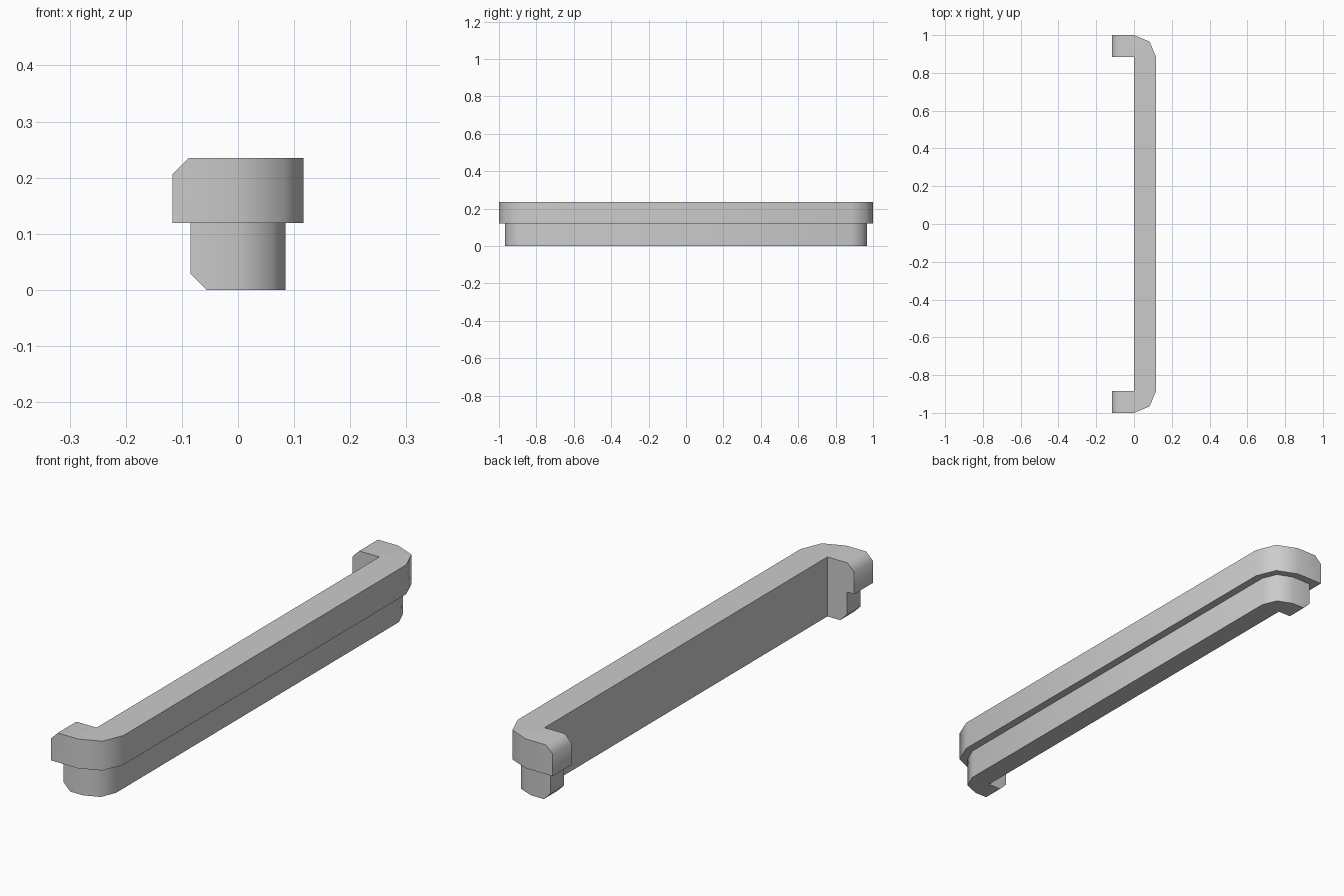
import bpy
import bmesh
from math import sin, cos, radians

cube = bpy.data.objects.get("Cube")
if cube:
    bpy.data.objects.remove(cube)

grey = bpy.data.materials.new("plain grey")
grey.use_nodes = True
colour = (0.6, 0.6, 0.6, 1)
grey.diffuse_color = colour
grey.node_tree.nodes["Principled BSDF"].inputs["Base Color"].default_value = colour

CORNER_Y = 0.883   # centre of the rounded corners, and inner face of the end arms


def bracket(name, radius, z0, z1, chamfer_z):
    """U-shaped prism with faceted round corners and chamfered arm tips."""
    half = [(0, CORNER_Y), (-radius, CORNER_Y), (-radius, CORNER_Y + radius)]
    half += [(radius * sin(radians(a)), CORNER_Y + radius * cos(radians(a)))
             for a in (0, 45, 90)]
    outline = half + [(x, -y) for x, y in reversed(half)]

    bm = bmesh.new()
    face = bm.faces.new([bm.verts.new((x, y, z0)) for x, y in outline])
    result = bmesh.ops.extrude_face_region(bm, geom=[face])
    for v in result["geom"]:
        if isinstance(v, bmesh.types.BMVert):
            v.co.z = z1
    bmesh.ops.recalc_face_normals(bm, faces=bm.faces)

    # Chamfer the tip edge of each arm
    tips = [e for e in bm.edges
            if all(abs(v.co.x + radius) < 1e-4 and abs(v.co.z - chamfer_z) < 1e-4
                   for v in e.verts)]
    bmesh.ops.bevel(bm, geom=tips, offset=0.029, segments=1, affect='EDGES')

    mesh = bpy.data.meshes.new(name)
    bm.to_mesh(mesh)
    bm.free()
    mesh.materials.append(grey)
    obj = bpy.data.objects.new(name, mesh)
    bpy.context.collection.objects.link(obj)
    return obj


# Wide upper rail and narrower lower rail
rail = bracket("stepped_rail", 0.117, 0.119, 0.235, 0.235)
lower = bracket("lower_rail", 0.085, 0, 0.119, 0)

# Merge them so the inner wall is one clean surface
for o in bpy.context.selected_objects:
    o.select_set(False)
bpy.context.view_layer.objects.active = rail
rail.select_set(True)
union = rail.modifiers.new("union", 'BOOLEAN')
union.operation = 'UNION'
union.solver = 'EXACT'
union.object = lower
bpy.ops.object.modifier_apply(modifier=union.name)
bpy.data.objects.remove(lower)
bpy.ops.object.shade_smooth_by_angle(angle=radians(50))
